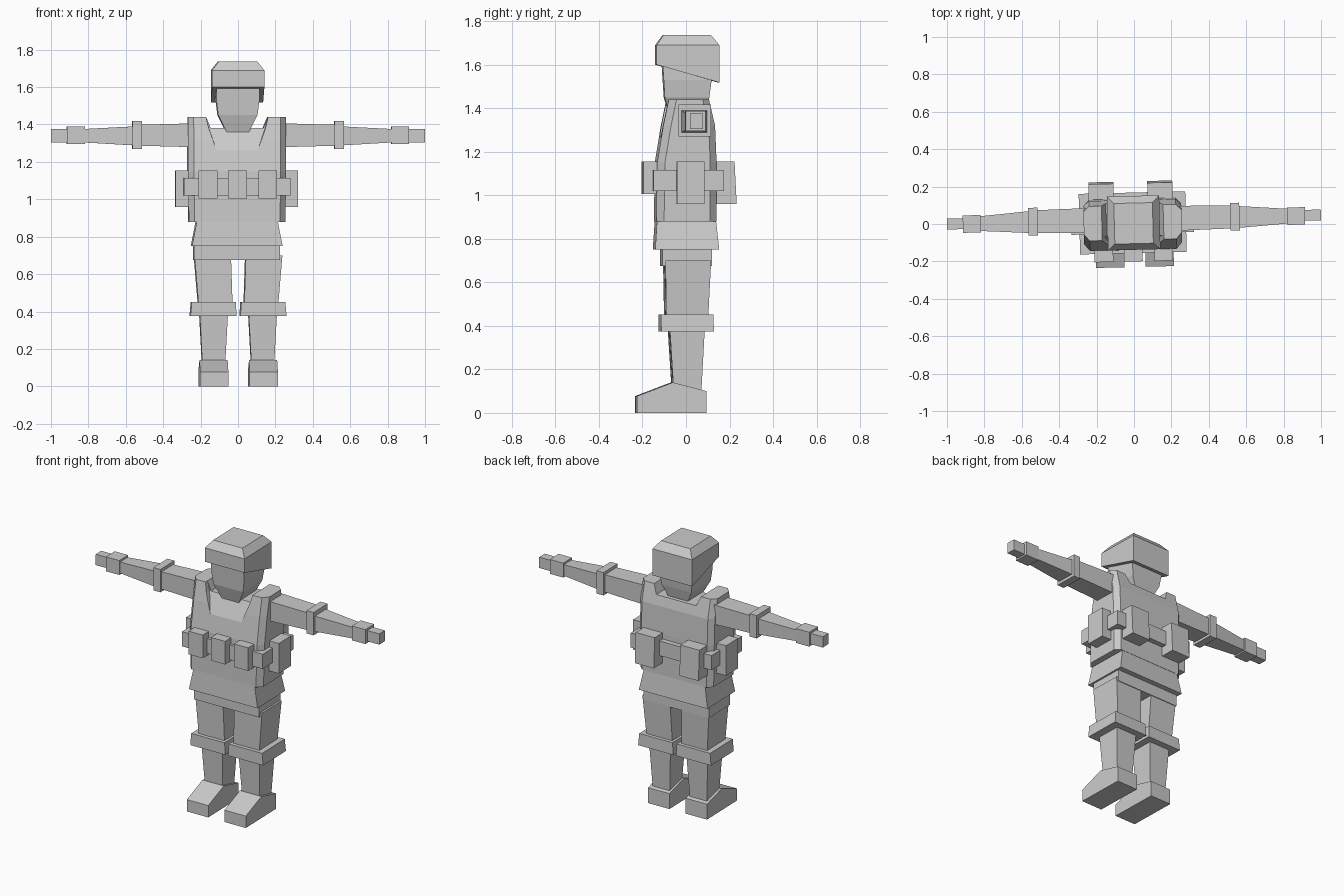
import bpy, bmesh, math

if "Cube" in bpy.data.objects:
    bpy.data.objects.remove(bpy.data.objects["Cube"])

TWIST = math.radians(1.4)   # the whole figure is turned very slightly


def hull(name, pts, mirror=False, dx=0.0):
    """Convex flat-faced solid around a few points."""
    me = bpy.data.meshes.new(name)
    bm = bmesh.new()
    for p in pts:
        bm.verts.new(p)
    res = bmesh.ops.convex_hull(bm, input=bm.verts[:])
    loose = [v for v in bm.verts if not v.link_faces]
    bmesh.ops.delete(bm, geom=loose, context='VERTS')
    bmesh.ops.dissolve_limit(bm, angle_limit=0.01, verts=bm.verts[:], edges=bm.edges[:])
    bmesh.ops.recalc_face_normals(bm, faces=bm.faces[:])
    bm.to_mesh(me)
    bm.free()
    ob = bpy.data.objects.new(name, me)
    bpy.context.collection.objects.link(ob)
    ob.rotation_euler.z = TWIST
    ob.location.x = dx
    if mirror:
        ob.modifiers.new("mirror", 'MIRROR').use_axis[0] = True
    return ob


def taper_z(name, *sections, **kw):
    """Rectangular sections (z, x0, x1, y0, y1) stacked upwards."""
    return hull(name, [(x, y, z) for z, x0, x1, y0, y1 in sections
                       for x in (x0, x1) for y in (y0, y1)], **kw)


def taper_x(name, *sections):
    """Rectangular sections (x, y0, y1, z0, z1) along the arm, mirrored."""
    return hull(name, [(x, y, z) for x, y0, y1, z0, z1 in sections
                       for y in (y0, y1) for z in (z0, z1)], mirror=True)


def both(pts):
    return [(s * x, y, z) for x, y, z in pts for s in (1, -1)]


T = -0.007  # torso offset

# Legs
hull("boot", [(x, y, z) for y, z in
              [(-.23, 0), (-.23, .077), (-.065, .14), (.09, .10), (.09, 0)]
              for x in (.057, .208)], mirror=True)
taper_z("shin", (.08, .072, .19, -.06, .065), (.40, .055, .207, -.08, .082), mirror=True)
taper_z("knee_pad", (.375, .01, .257, -.12, .122), (.452, .015, .25, -.12, .12), mirror=True)
taper_z("thigh", (.40, .03, .21, -.095, .095), (.70, .04, .235, -.10, .11), mirror=True)
taper_z("pelvis", (.675, -.23, .23, -.113, .113), (.76, -.23, .23, -.113, .113), dx=T)
taper_z("jacket_hem", (.75, -.242, .242, -.147, .147), (.89, -.215, .215, -.138, .132), dx=T)

# Vest with bevelled corners
vest_pts = []
for z, w, yf, yb in [(.88, .258, -.142, .135), (1.15, .262, -.138, .135),
                     (1.32, .262, -.11, .128), (1.44, .262, -.085, .10)]:
    vest_pts += both([(w - .03, yf, z), (w, yf + .035, z),
                      (w, yb - .03, z), (w - .03, yb, z)])
vest = hull("vest", vest_pts, dx=T)

# Neck opening and sloping chest panel are cut out of the vest
cutters = [
    hull("neck_cutter", both([(.14, -.3, 1.38), (.14, .3, 1.38),
                              (.19, -.3, 1.5), (.19, .3, 1.5)]), dx=T),
    hull("chest_cutter", both([(.105, -.125, 1.25), (.105, -.25, 1.25),
                               (.15, -.065, 1.38), (.16, -.25, 1.38),
                               (.18, -.065, 1.5), (.18, -.25, 1.5)]), dx=T)]
for c in cutters:
    c.hide_render = True
    m = vest.modifiers.new(c.name, 'BOOLEAN')
    m.operation = 'DIFFERENCE'
    m.solver = 'EXACT'
    m.object = c
bpy.context.view_layer.update()
deps = bpy.context.evaluated_depsgraph_get()
cut_mesh = bpy.data.meshes.new_from_object(vest.evaluated_get(deps))
vest.modifiers.clear()
vest.data = cut_mesh
for c in cutters:
    bpy.data.objects.remove(c)

# Belt and pouches
taper_z("belt", (1.02, -.285, .285, -.156, .168), (1.115, -.285, .285, -.156, .168), dx=T)
for i, x in enumerate((-.165, -.008, .155)):
    taper_z(f"front_pouch_{i + 1}", (1.005, x - .05, x + .05, -.2, -.12),
            (1.155, x - .05, x + .05, -.2, -.12))
for i, x in enumerate((-.172, .143)):
    taper_z(f"back_pouch_{i + 1}", (.96, x - .067, x + .067, .11, .228),
            (1.155, x - .067, x + .067, .11, .218))
taper_z("hip_pouch", (.96, .24, .328, -.05, .078), (1.155, .24, .328, -.05, .078),
        mirror=True, dx=T)

# Arms
taper_x("upper_arm", (.2, -.042, .092, 1.278, 1.407), (.54, -.036, .086, 1.287, 1.398))
taper_x("elbow_pad", (.515, -.048, .1, 1.27, 1.418), (.565, -.048, .1, 1.27, 1.418))
taper_x("forearm", (.55, -.035, .083, 1.288, 1.39), (.84, -.016, .06, 1.305, 1.375))
taper_x("glove", (.82, -.025, .068, 1.295, 1.388), (.915, -.025, .068, 1.295, 1.388))
taper_x("fingers", (.9, -.005, .053, 1.305, 1.375), (1.0, -.005, .053, 1.305, 1.375))

# Head and helmet
taper_z("head", (1.36, -.06, .06, -.075, .085), (1.45, -.105, .105, -.1, .105),
        (1.53, -.115, .115, -.105, .115), (1.64, -.115, .115, -.112, .118), dx=-.003)
hull("helmet", both([(.14, -.138, 1.6), (.14, .15, 1.518),
                     (.14, -.138, 1.69), (.14, .15, 1.69),
                     (.103, -.105, 1.737), (.103, .112, 1.737)]), dx=-.002)
